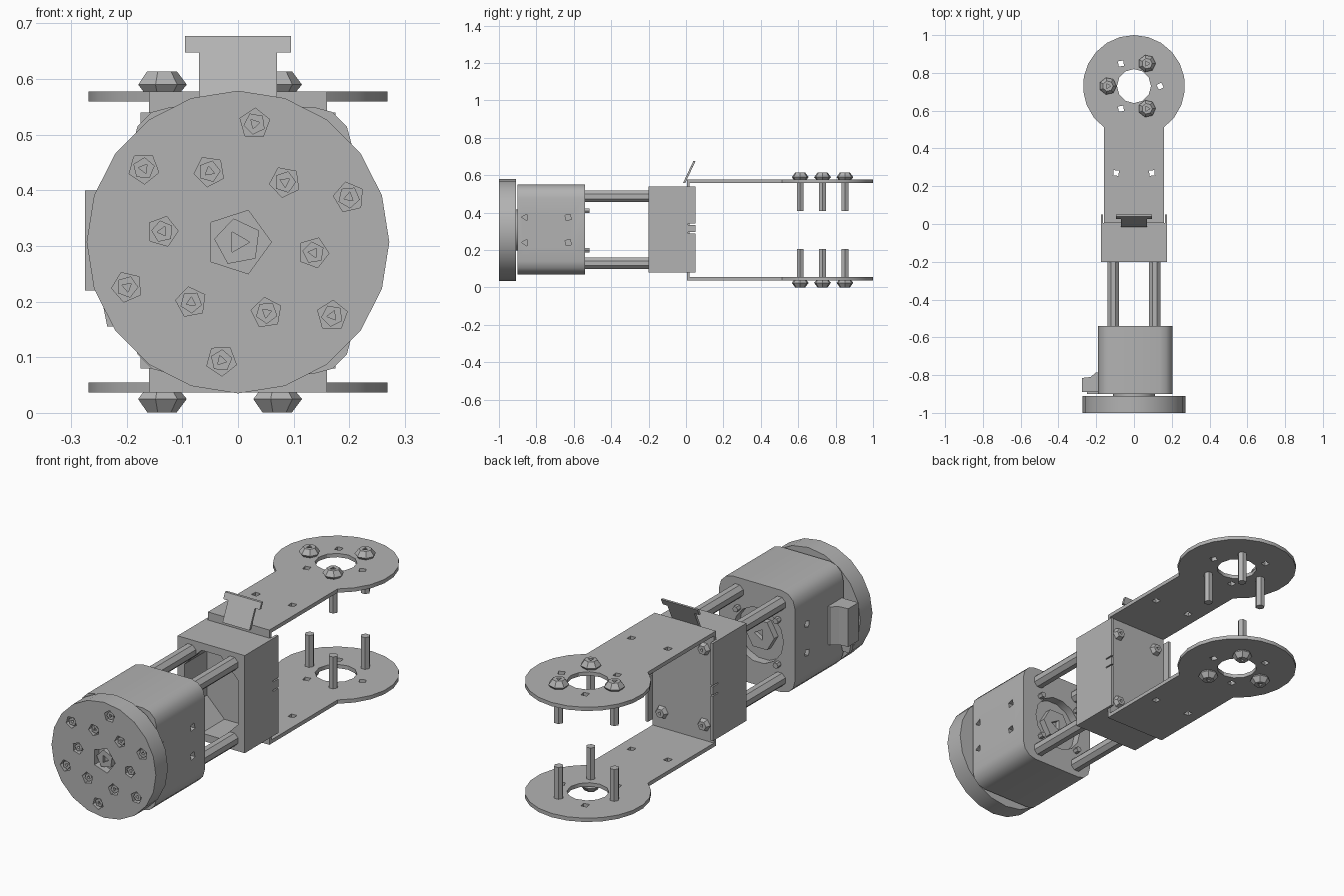
import bpy, bmesh
from math import sin, cos, pi, radians, asin

cube = bpy.data.objects.get("Cube")
if cube:
    bpy.data.objects.remove(cube, do_unlink=True)

grey = bpy.data.materials.new("plain grey")
grey.use_nodes = True
COLOUR = (0.45, 0.45, 0.45, 1)
grey.diffuse_color = COLOUR
grey.node_tree.nodes["Principled BSDF"].inputs["Base Color"].default_value = COLOUR
CZ = 0.307  # height of the main axis


def ngon(cx, cy, r, n, rot=0.0):
    return [(cx + r * cos(rot + 2 * pi * i / n), cy + r * sin(rot + 2 * pi * i / n)) for i in range(n)]


def rounded(x0, x1, y0, y1, r, seg=1):
    corners = [(x1 - r, y1 - r), (x0 + r, y1 - r), (x0 + r, y0 + r), (x1 - r, y0 + r)]
    return [(cx + r * cos(pi / 2 * (k + i / seg)), cy + r * sin(pi / 2 * (k + i / seg)))
            for k, (cx, cy) in enumerate(corners) for i in range(seg + 1)]


def rect(x0, x1, y0, y1):
    return [(x0, y0), (x1, y0), (x1, y1), (x0, y1)]


def place(axis, u, v, t):
    return {"x": (t, u, v), "y": (u, t, v), "z": (u, v, t)}[axis]


def loft(axis, *rings):
    """Closed solid through rings of (outline, position along axis)."""
    bm = bmesh.new()
    loops = [[bm.verts.new(place(axis, u, v, t)) for u, v in pts] for pts, t in rings]
    n = len(loops[0])
    for a, b in zip(loops, loops[1:]):
        for i in range(n):
            j = (i + 1) % n
            bm.faces.new((a[i], a[j], b[j], b[i]))
    bm.faces.new(loops[0])
    bm.faces.new(loops[-1])
    bmesh.ops.recalc_face_normals(bm, faces=bm.faces)
    mesh = bpy.data.meshes.new("solid")
    bm.to_mesh(mesh)
    bm.free()
    return mesh


def prism(axis, pts, a, b):
    return loft(axis, (pts, a), (pts, b))


def part(name, solids, smooth=True, cuts=()):
    """Join solids into one object, then cut holes out of it."""
    def joined(meshes, label):
        bm = bmesh.new()
        for m in meshes:
            bm.from_mesh(m)
            bpy.data.meshes.remove(m)
        mesh = bpy.data.meshes.new(label)
        bm.to_mesh(mesh)
        bm.free()
        ob = bpy.data.objects.new(label, mesh)
        bpy.context.collection.objects.link(ob)
        return ob

    ob = joined(solids, name)
    ob.data.materials.append(grey)
    bpy.ops.object.select_all(action="DESELECT")
    ob.select_set(True)
    bpy.context.view_layer.objects.active = ob
    if cuts:
        cutter = joined(cuts, "cutter")
        cutter.hide_render = True
        mod = ob.modifiers.new("holes", "BOOLEAN")
        mod.operation = "DIFFERENCE"
        mod.solver = "EXACT"
        mod.object = cutter
        bpy.ops.object.modifier_apply(modifier=mod.name)
        bpy.data.objects.remove(cutter, do_unlink=True)
    if smooth:
        bpy.ops.object.shade_smooth_by_angle(angle=radians(30))
    return ob


# Output disc with two rings of recessed screws and a centre screw
spots = [(r * cos(radians(a + 60 * k)), CZ + r * sin(radians(a + 60 * k)), 0.028)
         for r, a in ((0.215, 22), (0.137, 52)) for k in range(6)]
spots.append((0, CZ, 0.06))
part("output_disc", [prism("y", ngon(0, CZ, 0.272, 20, pi / 2), -1, -0.91)],
     cuts=[prism("y", ngon(x, z, r, 5, x * 9), -1.05, -0.965) for x, z, r in spots])
part("disc_screws", [prism("y", ngon(x, z, r * 0.72, 5, x * 9 + 0.5), -0.992, -0.96) for x, z, r in spots],
     False, [prism("y", ngon(x, z, r * 0.35, 3, x * 7), -1.05, -0.975) for x, z, r in spots])

# Motor housing with side holes and a round recess in its back
holes = [(y, z) for y in (-0.86, -0.63) for z in (0.24, 0.375)]
part("motor_housing", [prism("y", rounded(-0.19, 0.205, 0.07, 0.55, 0.07, 3), -0.9, -0.54)],
     cuts=[prism("x", ngon(y, z, 0.02, 4 if y > -0.8 else 3, 1), x0, x1)
           for y, z in holes for x0, x1 in ((-0.3, -0.165), (0.18, 0.3))]
     + [prism("y", ngon(0, CZ, 0.13, 14), -0.58, -0.5)])
part("motor_front_boss", [prism("y", ngon(0, CZ, 0.11, 16), -0.915, -0.895)])
part("motor_rear_nut", [prism("y", ngon(0, CZ, 0.075, 6), -0.59, -0.55)], False,
     [prism("y", ngon(0, CZ, 0.03, 3), -0.57, -0.5)])
part("motor_rear_pins", [prism("y", ngon(x, z, 0.014, 6), -0.55, -0.515)
                         for x in (-0.105, 0.105) for z in (0.2, 0.41)])

# Plug on the side of the motor
part("side_plug", [prism("z", [(-0.275, -0.89), (-0.18, -0.89), (-0.18, -0.785),
                               (-0.2, -0.785), (-0.23, -0.81), (-0.275, -0.815)], 0.22, 0.4),
                   loft("z", (rect(-0.25, -0.18, -0.9, -0.88), 0.23),
                        (rect(-0.235, -0.2, -0.9, -0.88), 0.155))], False)

# Four spacer rods
part("spacer_rods", [prism("y", ngon(x, z, 0.033, 8, pi / 8), -0.56, -0.17)
                     for x in (-0.11, 0.11) for z in (0.13, 0.487)])

# Hollow sleeve with side ears that lap over the bracket
sleeve = prism("y", rect(-0.175, 0.175, 0.08, 0.54), -0.2, 0.005)
part("sleeve", [sleeve], False, [prism("y", rounded(-0.14, 0.14, 0.115, 0.505, 0.09), -0.3, -0.03)])
part("sleeve_ears", [prism("x", rect(0, 0.05, 0.08, 0.54), s * 0.163, s * 0.175) for s in (-1, 1)],
     False, [prism("x", rect(y, 0.1, z, z + 0.006), -0.3, 0.3)
             for y, z in ((0.01, 0.335), (0.01, 0.29))])

# Socket on top of the sleeve: flared base, narrow rim and an open back
def mouth(w, y0, y1):
    half = [(w, y1), (w, y0 + 0.06), (w * 0.45, y0)]
    return half + [(-x, y) for x, y in reversed(half)]


part("top_socket", [loft("z", (mouth(0.16, -0.198, 0), 0.535), (mouth(0.11, -0.192, 0), 0.57),
                         (mouth(0.08, -0.185, -0.03), 0.61), (mouth(0.075, -0.17, -0.1), 0.652))],
     False, [prism("z", rect(-0.06, 0.06, -0.125, 0.05), 0.575, 0.7),
             prism("z", rect(-0.014, 0.014, -0.25, -0.12), 0.6, 0.7)])


# Tilted flap behind the socket
def slab(z0, z1, w):
    y0, y1 = [(z - 0.58) * 0.47 for z in (z0, z1)]
    return prism("x", [(y0 - 0.006, z0), (y0 + 0.006, z0), (y1 + 0.006, z1), (y1 - 0.006, z1)], -w, w)


part("flap", [slab(0.56, 0.65, 0.07), slab(0.648, 0.677, 0.095)], False)

# U bracket: base plate, and two arms with round ends
part("bracket_base", [prism("y", rect(-0.16, 0.16, 0.045, 0.57), 0.005, 0.02)], False)
part("bracket_bolts", [loft("y", (ngon(x, z, 0.032, 6), 0.018), (ngon(x, z, 0.022, 6), 0.04))
                       for x in (-0.11, 0.11) for z in (0.13, 0.487)], False,
     [prism("y", ngon(x, z, 0.01, 3), 0.03, 0.06) for x in (-0.11, 0.11) for z in (0.13, 0.487)])

EY, ER, W = 0.73, 0.27, 0.16
start = -pi / 2 + asin(W / ER)
arc = [start + (2 * pi - 2 * asin(W / ER)) * i / 18 for i in range(19)]
arm = [(-W, 0.005), (W, 0.005)] + [(ER * cos(a), EY + ER * sin(a)) for a in arc]
ring = [(0.138 * cos(pi / 3 * k), EY + 0.138 * sin(pi / 3 * k)) for k in range(6)]

for name, z0, z1, out in (("upper", 0.56, 0.578, 1), ("lower", 0.055, 0.037, -1)):
    small = ring + [(-0.095, 0.27), (0.095, 0.27)]
    part(name + "_arm", [prism("z", arm, z0, z1)], True,
         [prism("z", ngon(0, EY, 0.09, 12), z0 - 0.1, z0 + 0.1)]
         + [prism("z", ngon(x, y, 0.02, 4, x * 9), z0 - 0.1, z0 + 0.1) for x, y in small])
    # Three bolts: domed head outside, long shank inside
    bolts = ring[1::2]
    part(name + "_bolt_heads",
         [loft("z", (ngon(x, y, 0.036, 7), z1), (ngon(x, y, 0.046, 7), z1 + out * 0.012),
               (ngon(x, y, 0.028, 7), z1 + out * 0.036)) for x, y in bolts], False,
         [prism("z", ngon(x, y, 0.015, 3), z1 + out * 0.02, z1 + out * 0.06) for x, y in bolts])
    part(name + "_bolt_shanks",
         [prism("z", ngon(x, y, 0.021, 6), z1 + out * 0.01, z1 - out * 0.168) for x, y in bolts], False)
